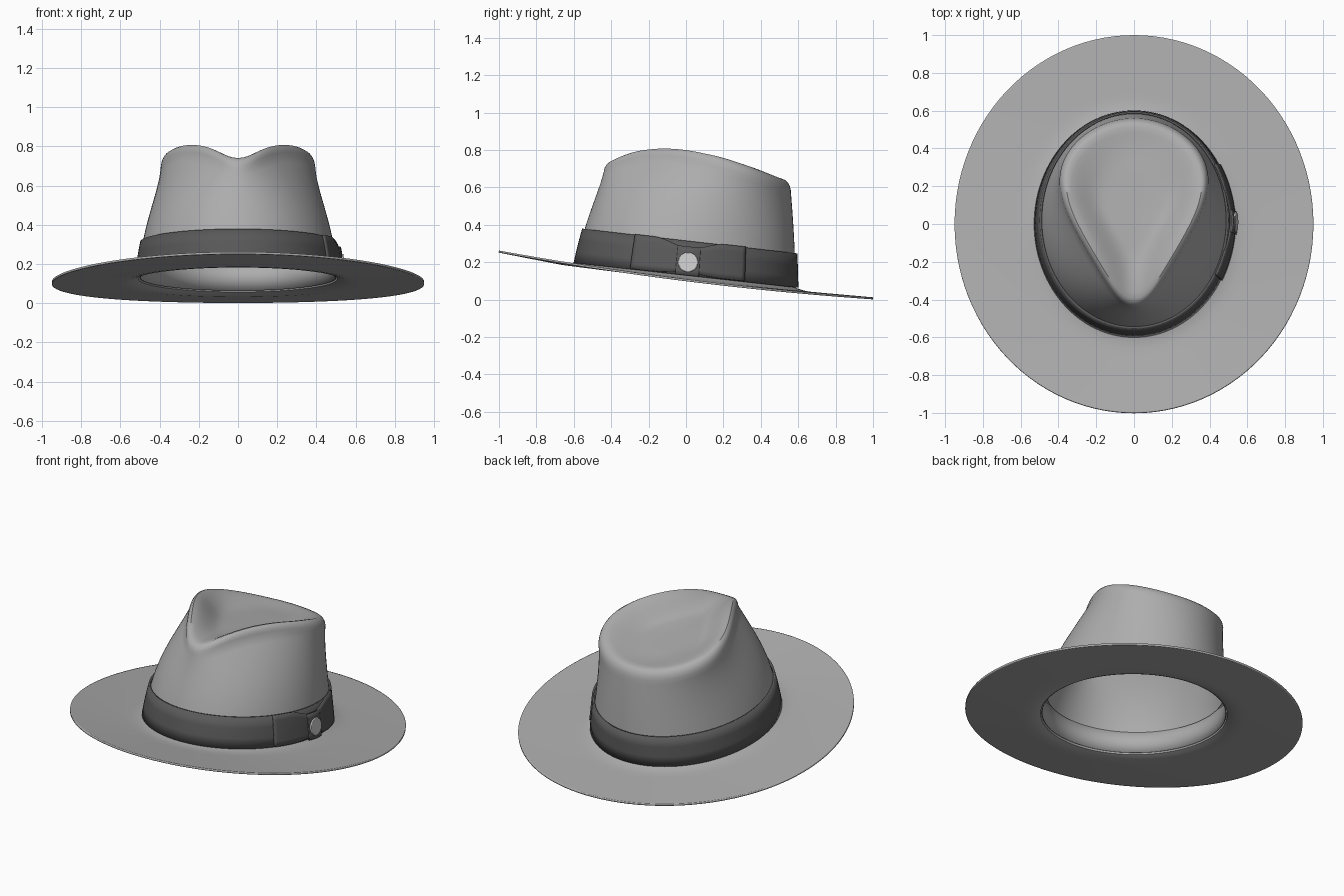
import bpy, bmesh
from math import sin, cos, pi, acos, hypot

if "Cube" in bpy.data.objects:
    bpy.data.objects.remove(bpy.data.objects["Cube"])

N = 112


def lerp(a, b, t):
    return a + (b - a) * t


def interp(pts, x):
    for (x0, a), (x1, b) in zip(pts, pts[1:]):
        if x <= x1:
            t = max(0, (x - x0) / (x1 - x0))
            return lerp(a, b, t)
    return pts[-1][1]


def smooth(t):
    t = min(1, max(0, t))
    return t * t * (3 - 2 * t)


def base_z(y):
    return 0.13 - 0.113 * y


def crest_z(y):
    # side outline of the crown top, smoothed by averaging
    pts = [(-.5, .71), (-.43, .75), (-.34, .787), (-.22, .806), (-.12, .81), (0, .801),
           (.2, .763), (.4, .703), (.53, .655), (.6, .63)]
    return sum(interp(pts, y + d * .02) for d in range(-3, 4)) / 7


def teardrop(p):
    c = cos(p)
    return sin(p) * (.333 - .13 * sin(pi / 2 * (c - .12))), .06 - .50 * c


def wall(p, s, off=0):
    # crown side: an oval at the bottom turning into a teardrop at the top
    bx, by = (.515 - .085 * s) * sin(p), .047 * s - (.587 - .06 * s) * cos(p)
    rx, ry = teardrop(p)
    w = max(0, s) ** 3
    nx, ny = sin(p) / .515, -cos(p) / .587
    n = hypot(nx, ny)
    x, y = lerp(bx, rx, w) + off * nx / n, lerp(by, ry, w) + off * ny / n
    z0 = base_z(-.587 * cos(p))
    return x, y, lerp(z0, crest_z(ry) - .06, s)


def wall_h(p, h, off):
    # point on the crown side at height h above the brim
    z0 = base_z(-.587 * cos(p))
    return wall(p, h / (crest_z(teardrop(p)[1]) - .06 - z0), off)


def make_grid(name, rows, closed=True, thick=0.0, color=None):
    bm = bmesh.new()
    vs = [[bm.verts.new(c) for c in r] for r in rows]
    n = len(rows[0])
    for a, b in zip(vs, vs[1:]):
        for j in range(n if closed else n - 1):
            k = (j + 1) % n
            bm.faces.new((a[j], a[k], b[k], b[j]))
    bmesh.ops.remove_doubles(bm, verts=bm.verts, dist=1e-5)
    me = bpy.data.meshes.new(name)
    bm.to_mesh(me)
    bm.free()
    ob = bpy.data.objects.new(name, me)
    bpy.context.collection.objects.link(ob)
    finish(ob, color)
    if thick:
        m = ob.modifiers.new("thickness", 'SOLIDIFY')
        m.thickness, m.offset = thick, -1


def finish(ob, color):
    if color:
        mat = bpy.data.materials.new(ob.name)
        mat.diffuse_color = (color, color, color, 1)
        mat.use_nodes = True
        mat.node_tree.nodes["Principled BSDF"].inputs["Base Color"].default_value = mat.diffuse_color
        ob.data.materials.append(mat)
    bpy.ops.object.select_all(action='DESELECT')
    ob.select_set(True)
    bpy.context.view_layer.objects.active = ob
    bpy.ops.object.shade_smooth_by_angle(angle=40 * pi / 180)


phis = [2 * pi * j / N for j in range(N)]
rows = []

# brim, from outer edge to crown
for t in (1, .985, .85, .7, .55, .4, .28, .18, .1, .04):
    row = []
    for p in phis:
        x, y = lerp(.515, .95, t) * sin(p), -lerp(.587, 1, t) * cos(p)
        yo = -cos(p)
        edge = .109 - .125 * yo + .028 * yo * yo
        z = lerp(base_z(-.587 * cos(p)) - .015, edge, t) + .015 * max(0, 1 - t / .2) ** 2
        row.append((x, y, z))
    rows.append(row)

# crown side
for i in range(19):
    rows.append([wall(p, i / 18) for p in phis])

# rounded shoulder, then the dished top with a steep rim and flat floor
C = .08
for k, drop in ((.99, .038), (.972, .021), (.945, .008), (.91, .001)):
    row = []
    for p in phis:
        x, y = teardrop(p)
        row.append((x * k, C + (y - C) * k, crest_z(y) - drop))
    rows.append(row)
for i in range(1, 15):
    u = 1 - i / 14
    k = .91 * u
    w = .75 * smooth((u - .45) / .55) + .25 * u * u
    row = []
    for p in phis:
        x, y = teardrop(p)
        yy = C + (y - C) * k
        row.append((x * k, yy, lerp(.69 - .1 * yy, crest_z(y), w)))
    rows.append(row)
make_grid("felt_body", rows, thick=.011, color=.42)

# ribbon band around the crown and the sweatband inside
make_grid("ribbon_band", [[wall_h(p, h, .014) for p in phis] for h in (.0, .06, .12, .183)],
          thick=.012, color=.1)
make_grid("sweatband", [[wall_h(p, h, -.014) for p in phis] for h in (0, .06, .12)],
          thick=.004, color=.42)


# bow on the right side: pinched wings plus a knot
def patch(name, y0, y1, lo, hi, off, thick):
    grid = []
    for i in range(7):
        v = i / 6
        row = []
        for j in range(33):
            y = lerp(y0, y1, j / 32)
            row.append(wall_h(acos(-y / .587), lerp(lo(y), hi(y), v), off(y)))
        grid.append(row)
    make_grid(name, grid, closed=False, thick=thick, color=.1)


def pinch(y):
    return 1 - smooth(abs(y - .005) / .19)


patch("bow_wings", -.29, .305, lambda y: .003 + .012 * pinch(y), lambda y: .187 - .042 * pinch(y),
      lambda y: .022 + .004 * pinch(y), .012)
patch("bow_knot", -.055, .065, lambda y: 0, lambda y: .154,
      lambda y: .029 + .006 * (1 - ((y - .005) / .06) ** 2), .012)

# round button on the knot
bx, by, bz = wall_h(acos(-.005 / .587), .07, .034)
bpy.ops.mesh.primitive_cylinder_add(vertices=40, radius=.053, depth=.012,
                                    location=(bx, by, bz), rotation=(0, pi / 2 - .15, 0))
button = bpy.context.object
button.name = "button"
bev = button.modifiers.new("round_edge", 'BEVEL')
bev.width, bev.segments = .004, 2
finish(button, .7)
